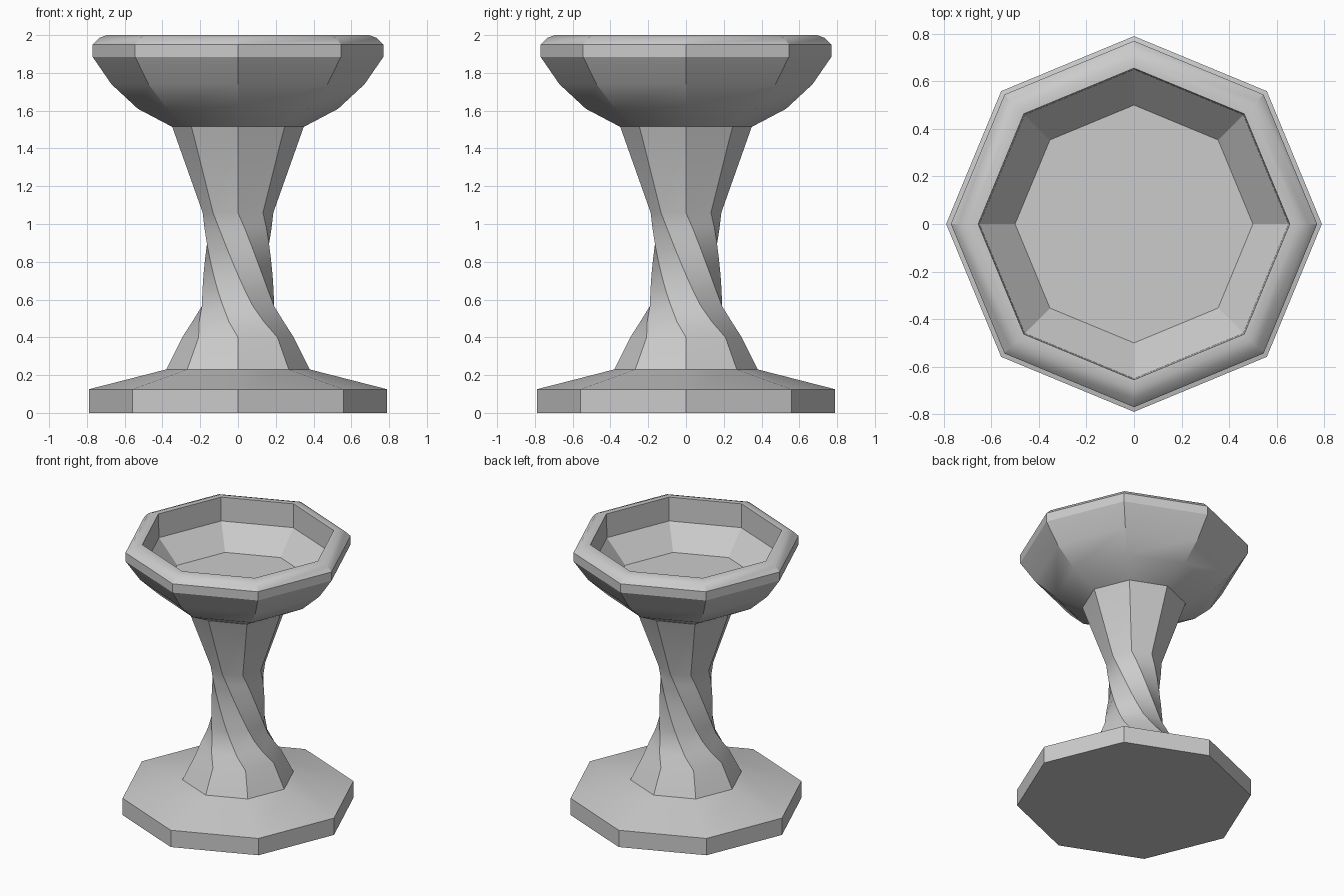
import bpy, bmesh
from math import cos, sin, pi, radians

cube = bpy.data.objects.get("Cube")
if cube:
    bpy.data.objects.remove(cube, do_unlink=True)

SIDES = 8

stone = bpy.data.materials.new("grey stone")
stone.use_nodes = True
grey = (0.6, 0.6, 0.6, 1)
stone.diffuse_color = grey
stone.node_tree.nodes["Principled BSDF"].inputs["Base Color"].default_value = grey


def lathe(name, profile, cap_start=False, cap_end=False):
    """Octagonal rings of (radius, height, turn in degrees), joined in order."""
    bm = bmesh.new()
    rings = []
    for r, z, turn in profile:
        angles = [2 * pi * i / SIDES + radians(turn) for i in range(SIDES)]
        rings.append([bm.verts.new((r * cos(a), r * sin(a), z)) for a in angles])
    for low, high in zip(rings, rings[1:]):
        for i in range(SIDES):
            j = (i + 1) % SIDES
            bm.faces.new((low[i], low[j], high[j], high[i]))
    if cap_start:
        bm.faces.new(rings[0][::-1])
    if cap_end:
        bm.faces.new(rings[-1])
    mesh = bpy.data.meshes.new(name)
    bm.to_mesh(mesh)
    bm.free()
    mesh.materials.append(stone)
    obj = bpy.data.objects.new(name, mesh)
    bpy.context.collection.objects.link(obj)
    bpy.ops.object.select_all(action="DESELECT")
    obj.select_set(True)
    bpy.context.view_layer.objects.active = obj
    bpy.ops.object.shade_smooth_by_angle(angle=radians(30))
    return obj


def straight(points):
    return [(r, z, 0) for r, z in points]


# Foot: octagonal slab with a sloping top
lathe("foot", straight([(0.79, 0), (0.79, 0.125), (0.38, 0.23)]), cap_start=True)

# Stem: flared ends with a quarter turn of twist between them
twist_radii = [0.295, 0.247, 0.207, 0.192, 0.183, 0.178, 0.178, 0.181, 0.187]
steps = len(twist_radii) - 1
stem = [(0.38, 0.23, 0)]
for k, r in enumerate(twist_radii):
    stem.append((r, 0.4 + 0.66 * k / steps, -90 * k / steps))
stem.append((0.35, 1.52, -90))
lathe("stem", stem)

# Bowl: rounded outside, bevelled rim, stepped hollow with a flat floor
outside = [(0.35, 1.515), (0.53, 1.61), (0.67, 1.74), (0.77, 1.885), (0.77, 1.95)]
rim = [(0.735, 1.985), (0.695, 2.0), (0.655, 2.0)]
hollow = [(0.65, 1.825), (0.5, 1.66)]
lathe("bowl", straight(outside + rim + hollow), cap_end=True)
